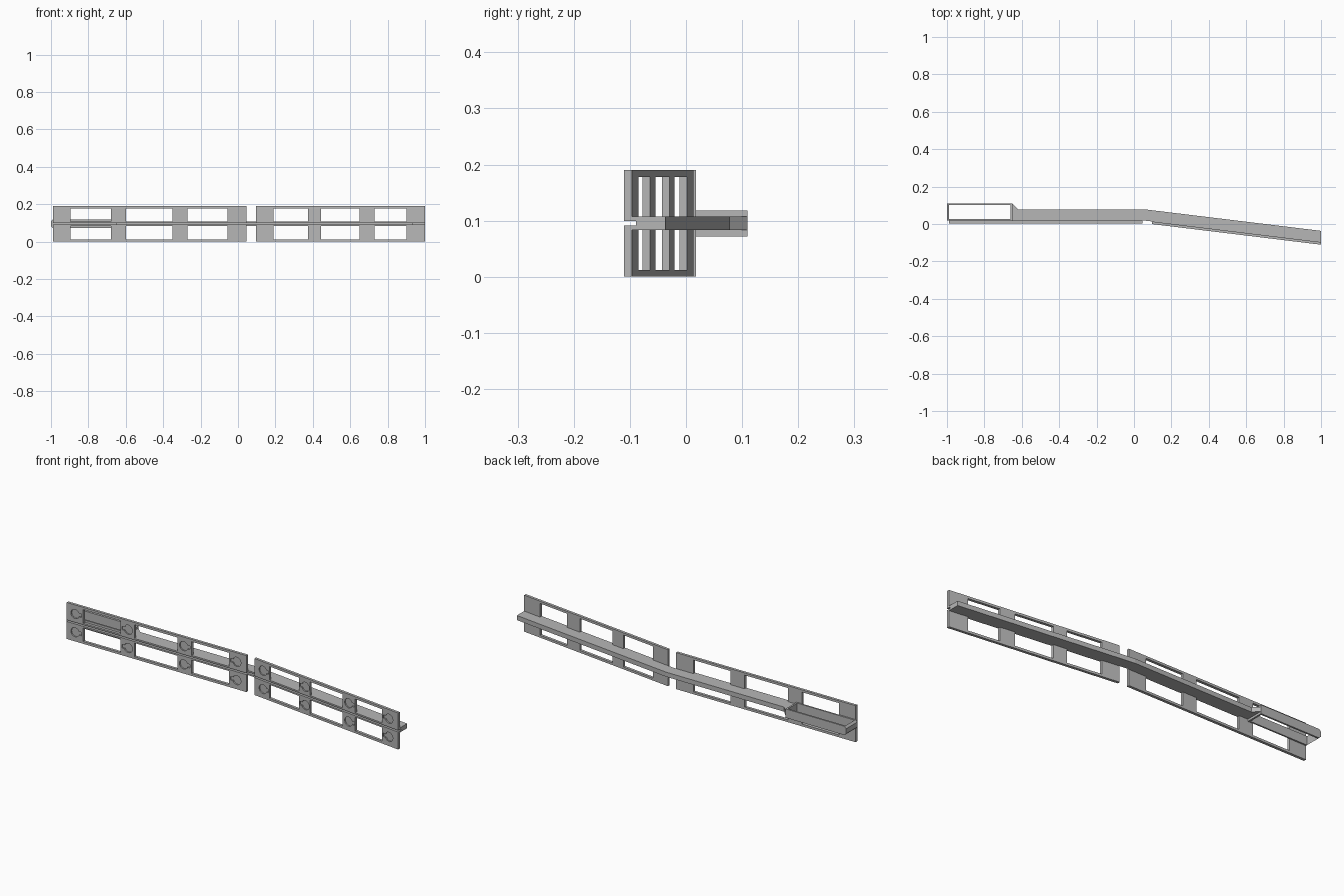
import bpy, bmesh, math

old = bpy.data.objects.get("Cube")
if old:
    bpy.data.objects.remove(old)

GREY = (0.47, 0.47, 0.47, 1)
metal = bpy.data.materials.new("plain grey")
metal.use_nodes = True
metal.diffuse_color = GREY
metal.node_tree.nodes["Principled BSDF"].inputs["Base Color"].default_value = GREY

BEND_X, SLOPE = 0.06, 0.122      # where the rail bends, and how steeply
MID = 0.095                      # mirror height
FRONT, REAR, BACK = 0.004, 0.018, 0.078


def prism(bm, outline, lo, hi, along_y=False):
    """Extrude an outline in z (plan view) or in y (front view)."""
    rings = []
    for w in (lo, hi):
        rings.append([bm.verts.new((u, w, v) if along_y else (u, v, w)) for u, v in outline])
    bm.faces.new(rings[0])
    bm.faces.new(rings[1])
    n = len(outline)
    for i in range(n):
        j = (i + 1) % n
        bm.faces.new((rings[0][i], rings[0][j], rings[1][j], rings[1][i]))


def rect(x0, x1, y0, y1):
    return [(x0, y0), (x1, y0), (x1, y1), (x0, y1)]


def finish(name, bm):
    bmesh.ops.recalc_face_normals(bm, faces=bm.faces)
    mesh = bpy.data.meshes.new(name)
    bm.to_mesh(mesh)
    bm.free()
    mesh.materials.append(metal)
    ob = bpy.data.objects.new(name, mesh)
    bpy.context.collection.objects.link(ob)
    return ob


def bend(ob):
    for v in ob.data.vertices:
        v.co.y -= max(0, v.co.x - BEND_X) * SLOPE


def keyhole(cx, cz, side):
    """Round head with a narrow slot pointing to one side."""
    r, half, reach = 0.024, 0.009, 0.037
    a = math.asin(half / r)
    pts = []
    for i in range(17):
        t = a + (2 * math.pi - 2 * a) * i / 16
        pts.append((cx + side * r * math.cos(t), cz + r * math.sin(t)))
    return pts + [(cx + side * reach, cz - half), (cx + side * reach, cz + half)]


def plate(name, x0, x1, windows, heads, upper):
    z0, z1 = (MID + 0.004, 0.19) if upper else (0, MID - 0.004)
    w0, w1 = (0.107, 0.178) if upper else (0.012, 0.083)
    bm = bmesh.new()
    prism(bm, rect(x0, x1, z0, z1), FRONT, REAR, True)
    ob = finish(name, bm)
    # windows go through, keyholes are shallow recesses
    bm = bmesh.new()
    for a, b in windows:
        prism(bm, rect(a, b, w0, w1), FRONT - 0.02, REAR + 0.02, True)
    for i, cx in enumerate(heads):
        prism(bm, keyhole(cx, (w0 + w1) / 2, 1 - 2 * (i % 2)), FRONT - 0.02, FRONT + 0.007, True)
    cutter = finish("cutter", bm)
    mod = ob.modifiers.new("cut", 'BOOLEAN')
    mod.operation, mod.solver, mod.object = 'DIFFERENCE', 'EXACT', cutter
    deps = bpy.context.evaluated_depsgraph_get()
    result = bpy.data.meshes.new_from_object(ob.evaluated_get(deps))
    ob.modifiers.clear()
    ob.data = result
    bpy.data.objects.remove(cutter)
    bend(ob)


# Slotted mounting plates, an upper and a lower one on each side of the bend
sections = {
    "straight": (-0.99, 0.045, [(-0.895, -0.68), (-0.6, -0.35), (-0.27, -0.055)],
                 [-0.942, -0.635, -0.316, -0.01]),
    "angled": (0.095, 1.0, [(0.19, 0.375), (0.445, 0.65), (0.73, 0.9)],
               [0.148, 0.416, 0.687, 0.943]),
}
for label, spec in sections.items():
    for upper in (True, False):
        plate(label + ("_upper_plate" if upper else "_lower_plate"), *spec, upper)

# Bent channel: two flanges joined by a back wall, flared at one end
flange = [(-0.65, REAR), (BEND_X, REAR), (1, REAR), (1, BACK),
          (BEND_X, BACK), (-0.62, BACK), (-0.65, 0.11)]
for name, lo, hi in (("upper_flange", MID + 0.004, MID + 0.012),
                     ("lower_flange", MID - 0.012, MID - 0.004)):
    bm = bmesh.new()
    prism(bm, flange, lo, hi)
    bend(finish(name, bm))

wall = [(-0.65, 0.068), (BEND_X, 0.068), (1, 0.068), (1, BACK),
        (BEND_X, BACK), (-0.62, BACK), (-0.65, 0.11)]
bm = bmesh.new()
prism(bm, wall, MID - 0.004, MID + 0.004)
bend(finish("channel_back", bm))

bm = bmesh.new()
prism(bm, rect(0.93, 1, 0.026, 0.068), MID - 0.004, MID + 0.004)
bend(finish("channel_end_plug", bm))

# Open rectangular frame at the end of the channel, its outer end bevelled
bm = bmesh.new()
for r in (rect(-0.99, -0.65, REAR, 0.026), rect(-0.99, -0.65, 0.101, 0.11),
          rect(-0.659, -0.65, 0.026, 0.101)):
    prism(bm, r, MID - 0.023, MID + 0.023)
end = [(-0.99, MID - 0.023), (-0.99, MID + 0.023), (-1, MID + 0.013), (-1, MID - 0.013)]
prism(bm, end, REAR, 0.11, True)
finish("end_frame", bm)
